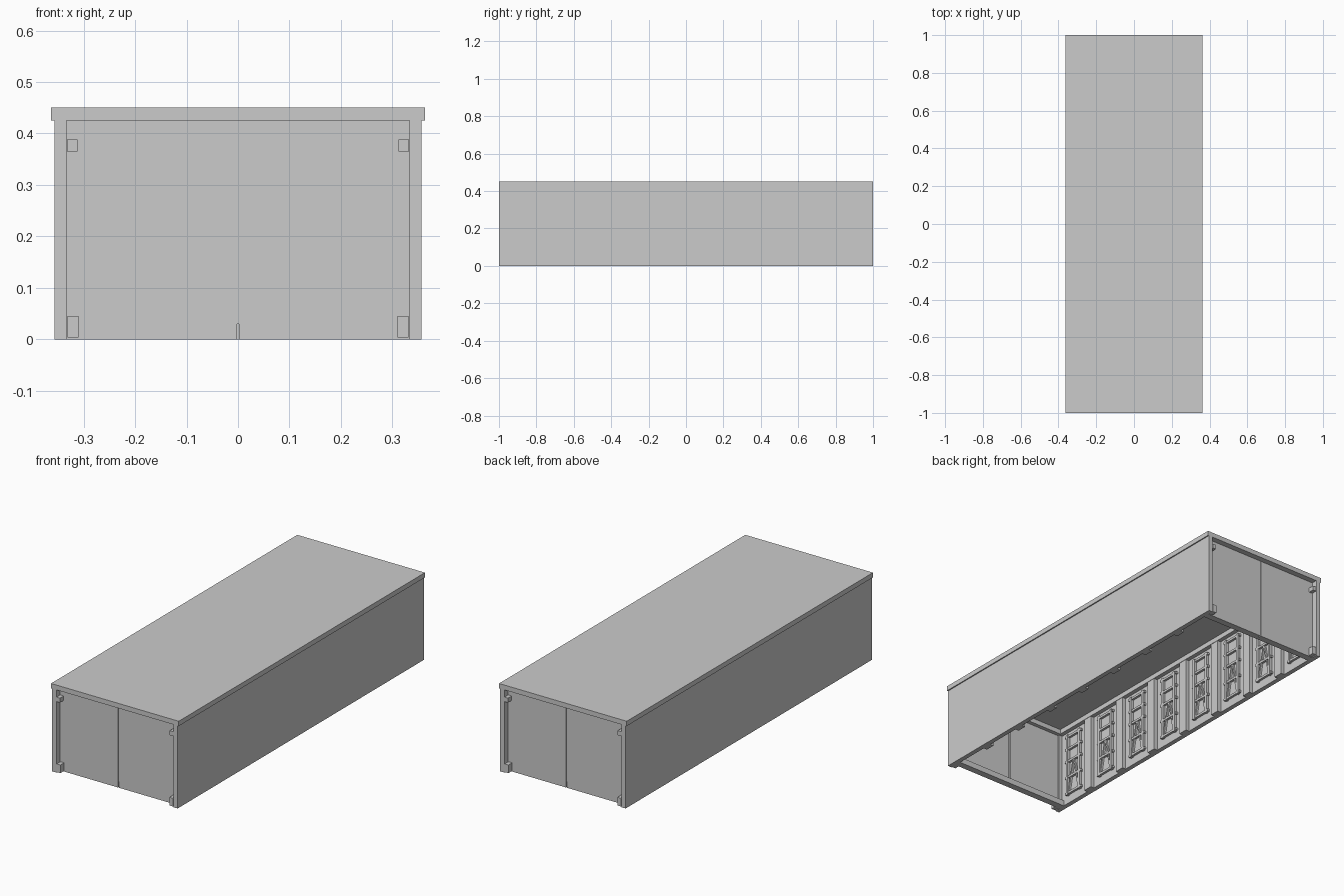
import bpy
import bmesh
import math
from mathutils import Matrix, Vector

cube = bpy.data.objects.get("Cube")
if cube:
    bpy.data.objects.remove(cube, do_unlink=True)

grey = bpy.data.materials.new("plain grey")
grey.use_nodes = True
colour = (0.6, 0.6, 0.6, 1)
grey.diffuse_color = colour
grey.node_tree.nodes["Principled BSDF"].inputs["Base Color"].default_value = colour


def add_box(bm, low, high, tilt=0):
    """Box between two corners, optionally tilted about the x axis."""
    low, high = Vector(low), Vector(high)
    place = Matrix.Translation((low + high) / 2) @ Matrix.Rotation(tilt, 4, "X")
    bmesh.ops.create_cube(bm, size=1, matrix=place @ Matrix.Diagonal((*(high - low), 1)))


def make(name, boxes, mirror=(False, False)):
    """Object made of boxes, mirrored across x and/or y."""
    bm = bmesh.new()
    for box in boxes:
        add_box(bm, *box)
    mesh = bpy.data.meshes.new(name)
    bm.to_mesh(mesh)
    bm.free()
    mesh.materials.append(grey)
    obj = bpy.data.objects.new(name, mesh)
    bpy.context.collection.objects.link(obj)
    if any(mirror):
        mod = obj.modifiers.new("Mirror", "MIRROR")
        mod.use_axis = (*mirror, False)
        mod.use_mirror_merge = False
    return obj


HALF = 0.357      # outer half width
INNER = 0.333     # inner half width
EAVE = 0.425      # underside of roof
END = 0.97        # recessed end panels
BAYS = 8
PITCH = 0.243

# Outer shell
make("roof", [((-0.363, -1, EAVE), (0.363, 1, 0.45))])
make("side_wall", [((INNER, -1, 0), (HALF, 1, EAVE))], (True, False))

# Recessed double doors at both ends, with sill and meeting strip
make("end_door", [((0.002, -END, 0), (INNER, -0.955, EAVE))], (True, True))
make("end_sill", [((-INNER, -0.955, 0), (INNER, -0.935, 0.03))], (False, True))
make("door_strip", [((-0.006, -END + 0.002, 0.03), (0.006, -0.95, EAVE))], (False, True))

# Corner blocks on the end openings
make("corner_block", [
    ((0.312, -1, 0.365), (0.332, -END, 0.388)),
    ((0.31, -1, 0.003), (0.331, -END, 0.045)),
], (True, True))

# Ceiling rails
make("ceiling_side_rail", [((INNER - 0.022, -0.955, 0.4), (INNER, 0.955, EAVE))], (True, False))
make("ceiling_end_rail", [((-0.311, -0.955, 0.4), (0.311, -0.935, EAVE))], (False, True))

# Wall posts between the bays
posts = []
for i in range(BAYS + 1):
    y = (i - BAYS / 2) * PITCH
    w = 0.025
    lo, hi = max(y - w, -0.955), min(y + w, 0.955)
    if hi > lo:
        posts.append(((INNER - 0.02, lo, 0), (INNER, hi, 0.4)))
make("wall_post", posts, (True, False))

# Ladder frames with leaning braces in each bay
frames, braces = [], []
for i in range(BAYS):
    y = (i - (BAYS - 1) / 2) * PITCH
    for s in (-1, 1):
        frames.append(((INNER - 0.014, y + s * 0.045 - 0.007, 0.04),
                       (INNER, y + s * 0.045 + 0.007, 0.38)))
        braces.append(((INNER - 0.01, y + s * 0.02 - 0.004, 0.05),
                       (INNER, y + s * 0.02 + 0.004, 0.23), s * 0.2))
    for z in (0.05, 0.14, 0.23, 0.3, 0.37):
        frames.append(((INNER - 0.012, y - 0.06, z - 0.006),
                       (INNER, y + 0.06, z + 0.006)))
make("bay_frame", frames, (True, False))
make("bay_brace", braces, (True, False))
